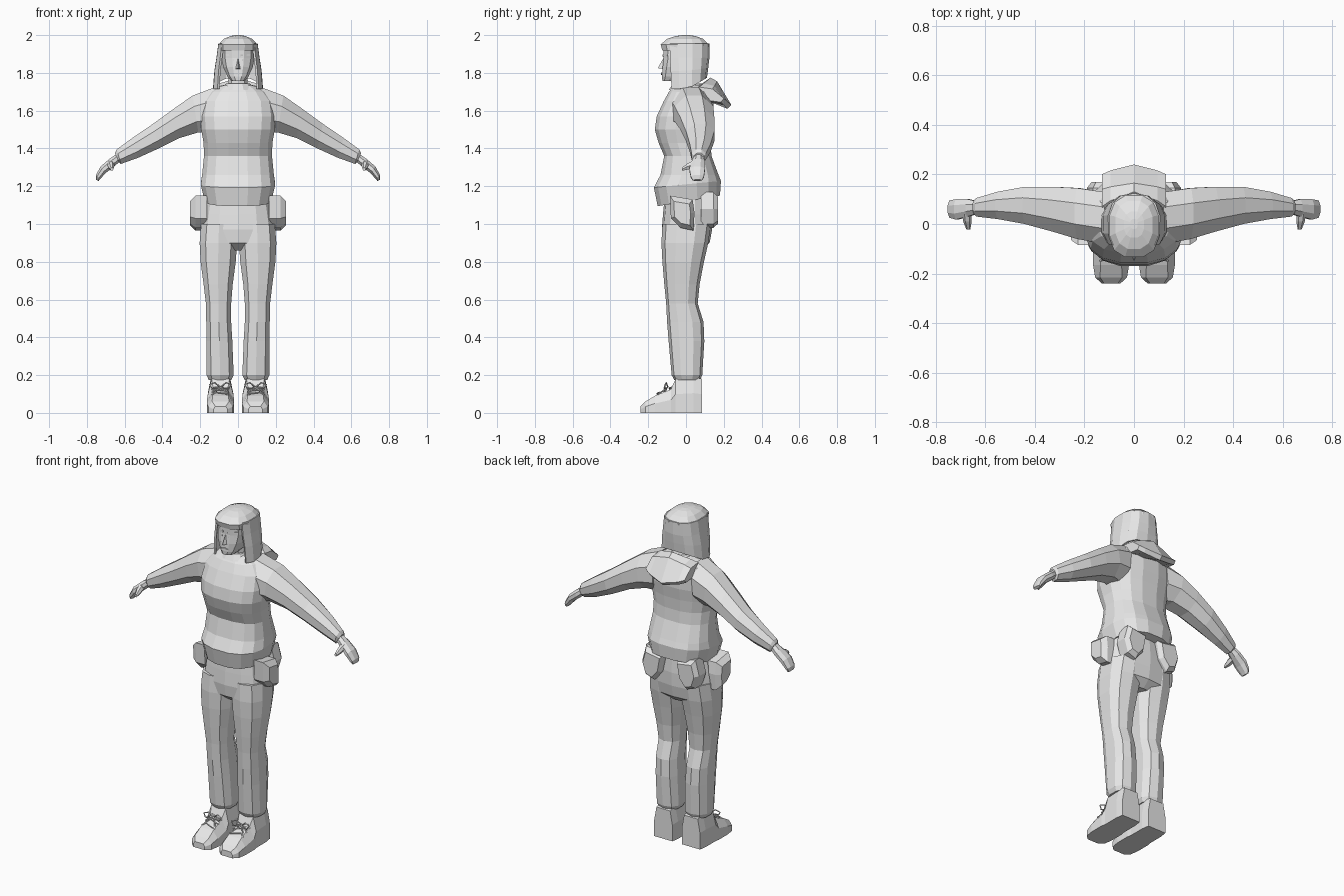
import bpy, bmesh, math
from mathutils import Vector

if "Cube" in bpy.data.objects:
    bpy.data.objects.remove(bpy.data.objects["Cube"])

grey = bpy.data.materials.new("plain grey")
grey.diffuse_color = (0.8, 0.8, 0.8, 1)
grey.use_nodes = True
grey.node_tree.nodes["Principled BSDF"].inputs["Base Color"].default_value = grey.diffuse_color


def add(name, verts, faces, mirror=False, thick=0):
    mesh = bpy.data.meshes.new(name)
    mesh.from_pydata([tuple(v) for v in verts], [], faces)
    bm = bmesh.new()
    bm.from_mesh(mesh)
    bmesh.ops.recalc_face_normals(bm, faces=bm.faces)
    bm.to_mesh(mesh)
    bm.free()
    mesh.materials.append(grey)
    ob = bpy.data.objects.new(name, mesh)
    bpy.context.collection.objects.link(ob)
    if thick:
        m = ob.modifiers.new("thickness", 'SOLIDIFY')
        m.thickness, m.offset = thick, 0
    if mirror:
        ob.modifiers.new("mirror", 'MIRROR').use_mirror_merge = False
    return ob


def loft(name, rings, mirror=False, closed=True, thick=0):
    """Skin a list of equal-length rings; closed rings get end caps."""
    n = len(rings[0])
    verts = [v for r in rings for v in r]
    faces = []
    for i in range(len(rings) - 1):
        for j in range(n if closed else n - 1):
            k = (j + 1) % n
            faces.append((i * n + j, i * n + k, (i + 1) * n + k, (i + 1) * n + j))
    if closed:
        faces += [tuple(range(n)), tuple(range((len(rings) - 1) * n, len(rings) * n))]
    return add(name, verts, faces, mirror, thick)


def soft(v, p):
    return math.copysign(abs(v) ** p, v)


def oval(z, x0, x1, y0, y1, n=12, tilt=0, p=0.8):
    """Horizontal rounded ring filling a rectangle."""
    out = []
    for i in range(n):
        a = 2 * math.pi * (i + 0.5) / n
        x = (x0 + x1) / 2 + (x1 - x0) / 2 * soft(math.cos(a), p) / soft(math.cos(math.pi / n), p)
        y = (y0 + y1) / 2 + (y1 - y0) / 2 * soft(math.sin(a), p) / (
            1 if n % 4 == 2 else soft(math.cos(math.pi / n), p))
        out.append(Vector((x, y, z + tilt * y)))
    return out


def limb(top, bottom, y0, y1, n=8):
    """Ring spanning a top and a bottom (x, z) point, with the given depth."""
    a, b = Vector((top[0], 0, top[1])), Vector((bottom[0], 0, bottom[1]))
    mid, up = (a + b) / 2, (a - b) / 2
    out = []
    for i in range(n):
        t = 2 * math.pi * (i + 0.5) / n
        k = 1 / math.cos(math.pi / n)
        out.append(mid + up * math.sin(t) * k
                   + Vector((0, (y0 + y1) / 2 + (y1 - y0) / 2 * math.cos(t) * k, 0)))
    return out


def tube(name, points, r=0.004):
    """Thin cord, mirrored to the other side."""
    cu = bpy.data.curves.new(name, 'CURVE')
    cu.dimensions = '3D'
    cu.bevel_depth, cu.bevel_resolution = r, 0
    sp = cu.splines.new('POLY')
    sp.points.add(len(points) - 1)
    for p, co in zip(sp.points, points):
        p.co = (*co, 1)
    cu.materials.append(grey)
    ob = bpy.data.objects.new(name, cu)
    bpy.context.collection.objects.link(ob)
    ob.modifiers.new("mirror", 'MIRROR').use_mirror_merge = False


# Sweater body: (z, half width, front, back, tilt)
body = [(1.12, .175, -.15, .18, .17), (1.21, .197, -.17, .185, .1), (1.26, .19, -.135, .172, 0),
        (1.36, .18, -.115, .135, 0), (1.43, .182, -.145, .13, 0), (1.5, .195, -.165, .135, 0),
        (1.57, .2, -.155, .145, 0), (1.65, .19, -.118, .145, 0), (1.70, .15, -.09, .135, 0),
        (1.73, .1, -.065, .1, 0), (1.74, .055, -.05, .06, 0)]
loft("sweater_body", [oval(z, -w, w, f, b, 16, t) for z, w, f, b, t in body])

# Sleeves
loft("sleeve", [limb(*s) for s in [
    ((.12, 1.725), (.14, 1.48), -.08, .13), ((.24, 1.68), (.21, 1.485), -.06, .145),
    ((.34, 1.61), (.31, 1.455), -.03, .15), ((.45, 1.53), (.42, 1.40), 0, .15),
    ((.56, 1.455), (.53, 1.35), .02, .13), ((.642, 1.395), (.62, 1.318), .03, .105),
    ((.652, 1.375), (.635, 1.33), .042, .095)]], True)

# Hands and thumbs
loft("hand", [limb(*s) for s in [
    ((.63, 1.38), (.615, 1.34), .045, .09), ((.68, 1.345), (.655, 1.305), .03, .1),
    ((.727, 1.305), (.70, 1.27), .018, .1), ((.752, 1.26), (.728, 1.24), .025, .095),
    ((.752, 1.235), (.738, 1.228), .035, .085)]], True)
loft("thumb", [[Vector((x + dx * r, y, z + dz * r)) for dx, dz in
                ((-1, 0), (-.5, -1), (.5, -1), (1, 0), (.5, 1), (-.5, 1))]
               for x, y, z, r in ((.675, .05, 1.32, .02), (.672, .01, 1.305, .017),
                                  (.668, -.022, 1.29, .008))], True)

# Trousers: hips and two legs (z, inner, outer, front, back)
loft("hips", [oval(z, -w, w, f, b, 14) for z, w, f, b in [
    (1.17, .165, -.11, .13), (1.05, .185, -.122, .14), (.97, .197, -.128, .138),
    (.90, .195, -.12, .125), (.86, .12, -.07, .08)]])
loft("trouser_leg", [oval(z, i, o, f, b, 10) for z, i, o, f, b in [
    (1.0, .005, .195, -.125, .132), (.9, .005, .203, -.13, .118), (.8, .012, .198, -.125, .095),
    (.68, .028, .182, -.115, .072), (.58, .036, .17, -.105, .062), (.48, .036, .168, -.1, .093),
    (.38, .03, .167, -.092, .097), (.2, .023, .166, -.076, .086), (.175, .035, .155, -.062, .075)]], True)

# Boots: sections from toe to heel (y, side inset, height, top inset)
boot = []
for y, s, h, t in [(-.24, .035, .035, .01), (-.215, .008, .06, .02), (-.165, 0, .09, .03),
                   (-.08, 0, .125, .035), (-.055, .005, .18, .02), (.04, .005, .19, .018),
                   (.085, .012, .18, .015)]:
    a, b = .02 + s, .165 - s
    boot.append([Vector((x, y, z)) for x, z in ((a, 0), (b, 0), (b, h * .55), (b - t, h),
                                                (a + t, h), (a, h * .55))])
loft("boot", boot, True)

# Boot laces with a bow
for y, z in ((-.15, .103), (-.115, .118), (-.085, .131)):
    tube("lace_row", [(.048, y, z - .008), (.07, y - .004, z), (.118, y + .012, z + .006), (.138, y, z - .008)])
for s in (-1, 1):
    tube("lace_loop", [(.093, -.095, .135), (.093 + s * .03, -.105, .16), (.093 + s * .058, -.11, .15),
                       (.093 + s * .045, -.115, .13), (.093, -.1, .132)])
    tube("lace_end", [(.093, -.098, .135), (.093 + s * .025, -.125, .115), (.093 + s * .035, -.14, .105)])

# Hip pouches: hexagonal outlines in side view, bulging outwards
outline = [(-.085, 1.15), (.035, 1.13), (.045, 1.06), (.04, .965), (-.03, .98), (-.08, 1.03)]
mid = Vector((-.02, 1.055))
rings = []
for x, k in ((.165, 1), (.225, 1), (.255, .68)):
    rings.append([Vector((x, *(mid + (Vector(p) - mid) * k))) for p in outline])
loft("hip_pouch", rings, True)

# Rear pockets hanging below the hem
outline = [(.04, 1.15), (.165, 1.17), (.19, 1.08), (.165, 1.0), (.11, .98), (.06, 1.04)]
mid = Vector((.115, 1.07))
rings = []
for y, k in ((.08, 1), (.145, 1), (.17, .75)):
    pts = [mid + (Vector(p) - mid) * k for p in outline]
    rings.append([Vector((p.x, y, p.y)) for p in pts])
loft("rear_pocket", rings, True)

# Neck, collar and head
loft("neck", [oval(z, -.05, .05, -.05, .055, 10) for z in (1.68, 1.82)])
loft("collar", [oval(z, -w, w, -w - .005, w + .02, 12) for z, w in ((1.71, .085), (1.745, .062))])
loft("head", [oval(z, -w, w, f, b, 12) for z, w, f, b in [
    (1.757, .035, -.125, -.03), (1.78, .055, -.127, .03), (1.83, .078, -.124, .07),
    (1.88, .088, -.118, .09), (1.95, .088, -.12, .095)]])

# Face details
add("nose", [(0, -.115, 1.885), (0, -.15, 1.825), (-.017, -.115, 1.82), (.017, -.115, 1.82), (0, -.1, 1.84)],
    [(0, 2, 1), (0, 1, 3), (1, 2, 3), (0, 4, 2), (0, 3, 4), (2, 4, 3)])
for name, x0, x1, z0, z1, y in (("brow", .014, .068, 1.888, 1.9, -.125),
                                ("eye", .02, .055, 1.862, 1.874, -.122)):
    corners = [(x0, z0), (x1, z0 + .003), (x1, z1), (x0, z1 - .003)]
    loft(name, [[Vector((x, yy + (x - x0) * .5, z)) for x, z in corners] for yy in (y, y + .009)], True)
loft("mouth", [[Vector((x, y, z)) for x, z in ((-.022, 1.795), (0, 1.79), (.022, 1.795), (0, 1.801))]
               for y in (-.132, -.123)])

# Hair: crown and long curtain open at the face
loft("hair_crown", [oval(z, -w, w, f, b, 12) for z, w, f, b in [
    (1.918, .102, -.125, .115), (1.95, .103, -.134, .12), (1.98, .075, -.1, .092),
    (1.995, .04, -.055, .05), (2.0, .015, -.02, .02)]])
curtain = []
for z, rx, back, drop in ((1.955, .1, .118, 0), (1.88, .11, .118, 0), (1.81, .121, .112, .3),
                          (1.715, .128, .105, 1)):
    row = []
    for i in range(11):
        a = math.radians(-40 + 26 * i)
        s = math.sin(a)
        row.append(Vector((rx * soft(math.cos(a), .8), back * soft(s, .8),
                           z + drop * .06 * max(0, s))))
    curtain.append(row)
loft("hair_curtain", curtain, closed=False, thick=.012)

# Hood folded down behind the neck
side = [(.03, 1.69), (.07, 1.725), (.14, 1.715), (.2, 1.665), (.185, 1.645), (.07, 1.66)]
centre = [(.05, 1.72), (.13, 1.775), (.165, 1.755), (.24, 1.63), (.22, 1.61), (.1, 1.67)]
hood = []
for x, t in ((-.13, 1), (-.095, .6), (0, 0), (.095, .6), (.13, 1)):
    hood.append([Vector((x, *Vector(c).lerp(Vector(s), t))) for c, s in zip(centre, side)])
loft("hood", hood)
